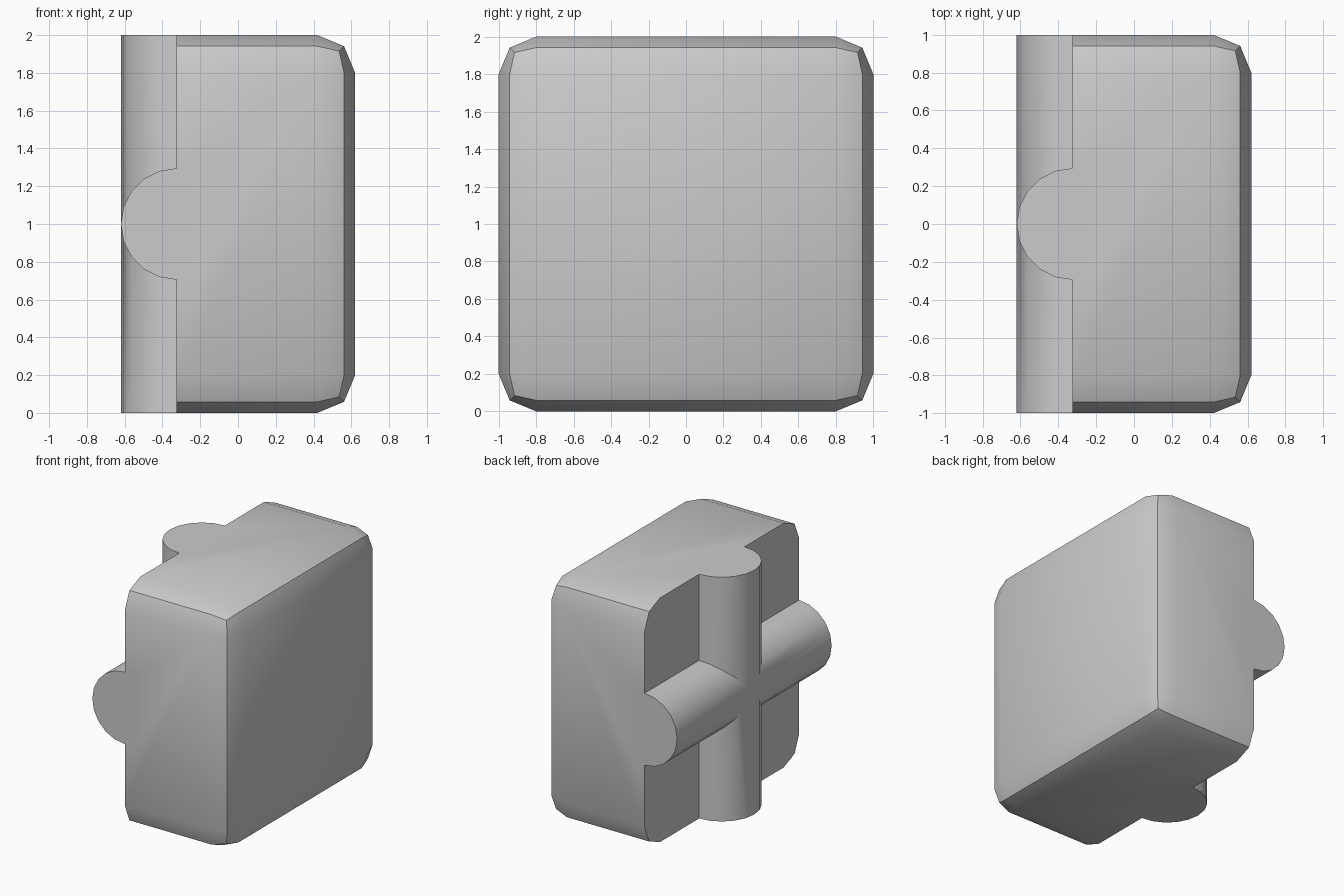
import bpy, bmesh, math
from mathutils import Vector

if "Cube" in bpy.data.objects:
    bpy.data.objects.remove(bpy.data.objects["Cube"])

BACK, FRONT, R = -0.325, 0.62, 0.295


def make_object(name, bm):
    bmesh.ops.recalc_face_normals(bm, faces=bm.faces[:])
    mesh = bpy.data.meshes.new(name)
    bm.to_mesh(mesh)
    bm.free()
    obj = bpy.data.objects.new(name, mesh)
    bpy.context.collection.objects.link(obj)
    return obj


# Block: every edge rounded except those around the flat back face
bm = bmesh.new()
bmesh.ops.create_cube(bm, size=1)
for v in bm.verts:
    v.co = Vector((FRONT if v.co.x > 0 else BACK, v.co.y * 2, v.co.z * 2 + 1))
edges = [e for e in bm.edges if any(v.co.x > 0 for v in e.verts)]
bmesh.ops.bevel(bm, geom=edges, offset=0.2, offset_type='OFFSET', segments=2,
                profile=0.5, affect='EDGES')
block = make_object("ribbed_block", bm)


# Half-round ribs, with a short root sunk into the block
def rib(name, vertical):
    bm = bmesh.new()
    profile = [(BACK + 0.1, R)]
    for i in range(11):
        a = math.pi * i / 10
        profile.append((BACK - R * math.sin(a), R * math.cos(a)))
    profile.append((BACK + 0.1, -R))
    verts = [bm.verts.new((x, w, 0) if vertical else (x, -1, 1 + w)) for x, w in profile]
    face = bm.faces.new(verts)
    ext = bmesh.ops.extrude_face_region(bm, geom=[face], use_keep_orig=True)
    move = (0, 0, 2) if vertical else (0, 2, 0)
    bmesh.ops.translate(bm, vec=move,
                        verts=[g for g in ext["geom"] if isinstance(g, bmesh.types.BMVert)])
    return make_object(name, bm)


# Join the crossing ribs to the block as one solid
bpy.context.view_layer.objects.active = block
block.select_set(True)
for name, vertical in (("upright_rib", True), ("cross_rib", False)):
    part = rib(name, vertical)
    mod = block.modifiers.new(name, 'BOOLEAN')
    mod.operation = 'UNION'
    mod.solver = 'EXACT'
    mod.object = part
    bpy.ops.object.modifier_apply(modifier=mod.name)
    bpy.data.objects.remove(part)

bpy.ops.object.shade_smooth_by_angle(angle=math.radians(30))
